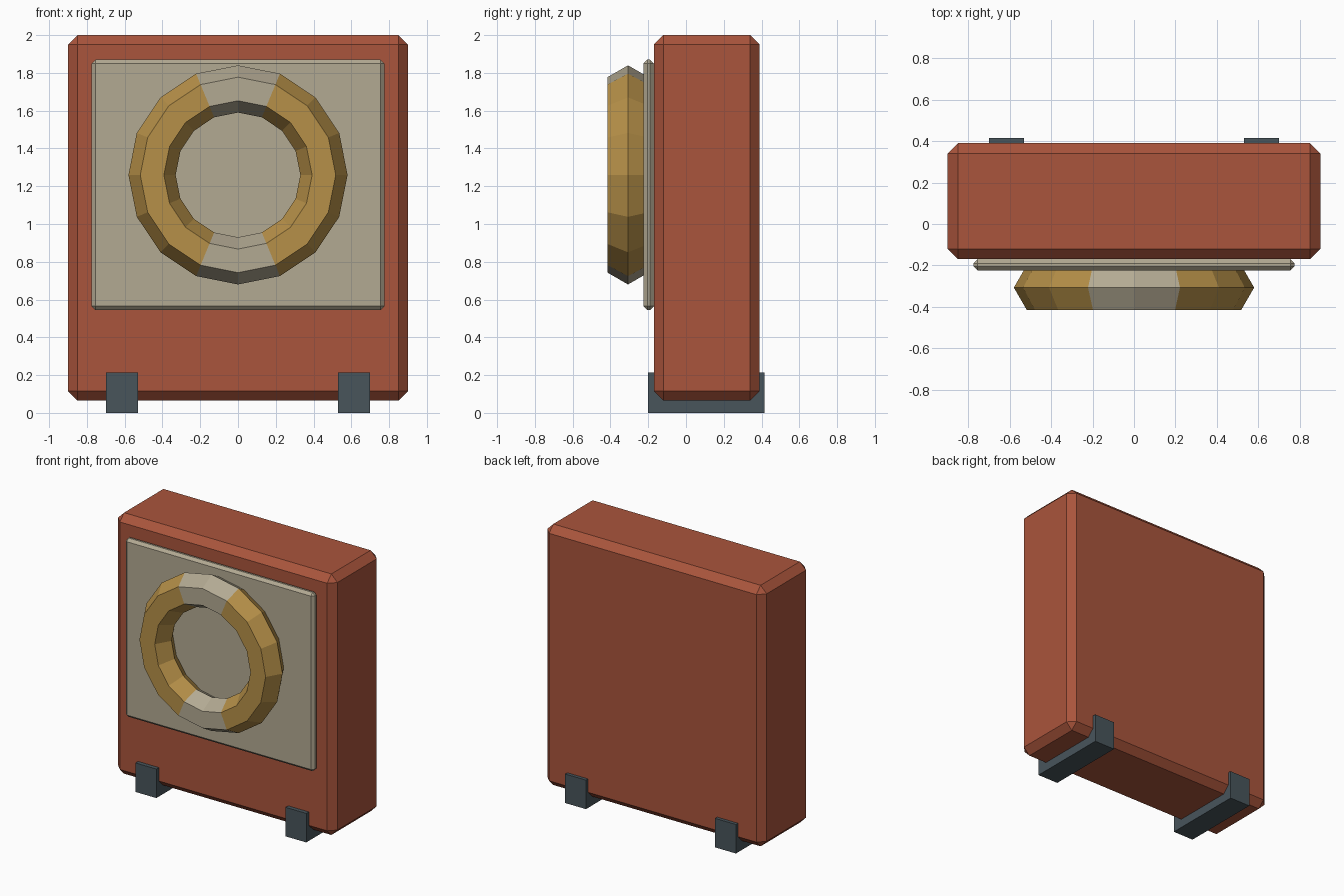
import bpy, bmesh
from math import radians

if "Cube" in bpy.data.objects:
    bpy.data.objects.remove(bpy.data.objects["Cube"])


def material(name, rgb):
    m = bpy.data.materials.new(name)
    m.diffuse_color = (*rgb, 1)
    m.use_nodes = True
    m.node_tree.nodes["Principled BSDF"].inputs["Base Color"].default_value = m.diffuse_color
    return m


RED = material("red_shell", (0.40, 0.09, 0.045))
BEIGE = material("beige", (0.45, 0.40, 0.29))
GOLD = material("gold", (0.47, 0.28, 0.065))
SLATE = material("slate", (0.065, 0.09, 0.105))


def box(name, lo, hi, mat, bevel=0.0):
    """Box between two corners, with an optional one-segment chamfer."""
    bm = bmesh.new()
    bmesh.ops.create_cube(bm, size=1)
    for v in bm.verts:
        v.co = [(a + b) / 2 + c * (b - a) for a, b, c in zip(lo, hi, v.co)]
    if bevel:
        bmesh.ops.bevel(bm, geom=bm.edges[:], offset=bevel, segments=1,
                        affect='EDGES', profile=0.5)
    mesh = bpy.data.meshes.new(name)
    bm.to_mesh(mesh)
    bm.free()
    mesh.materials.append(mat)
    obj = bpy.data.objects.new(name, mesh)
    bpy.context.collection.objects.link(obj)
    return obj


# Chamfered body and front panel
box("body", (-0.9, -0.17, 0.065), (0.9, 0.39, 2.0), RED, 0.05)
box("front_panel", (-0.775, -0.225, 0.545), (0.775, -0.17, 1.87), BEIGE, 0.02)

# Feet wrapping under the body
for side, x in (("left", -0.615), ("right", 0.615)):
    box(side + "_foot", (x - 0.085, -0.2, 0), (x + 0.085, 0.415, 0.215), SLATE)

# Faceted ring on the panel
bpy.ops.mesh.primitive_torus_add(major_segments=16, minor_segments=6,
                                 major_radius=0.455, minor_radius=0.125,
                                 location=(0, -0.307, 1.26),
                                 rotation=(radians(90), 0, 0))
ring = bpy.context.object
ring.name = "ring"
ring.data.materials.append(GOLD)
ring.data.materials.append(BEIGE)

# Beige bands at the top and bottom of the ring (two segments each)
for p in ring.data.polygons:
    p.use_smooth = False
    if abs(p.center.y) > 2.414 * abs(p.center.x):
        p.material_index = 1
